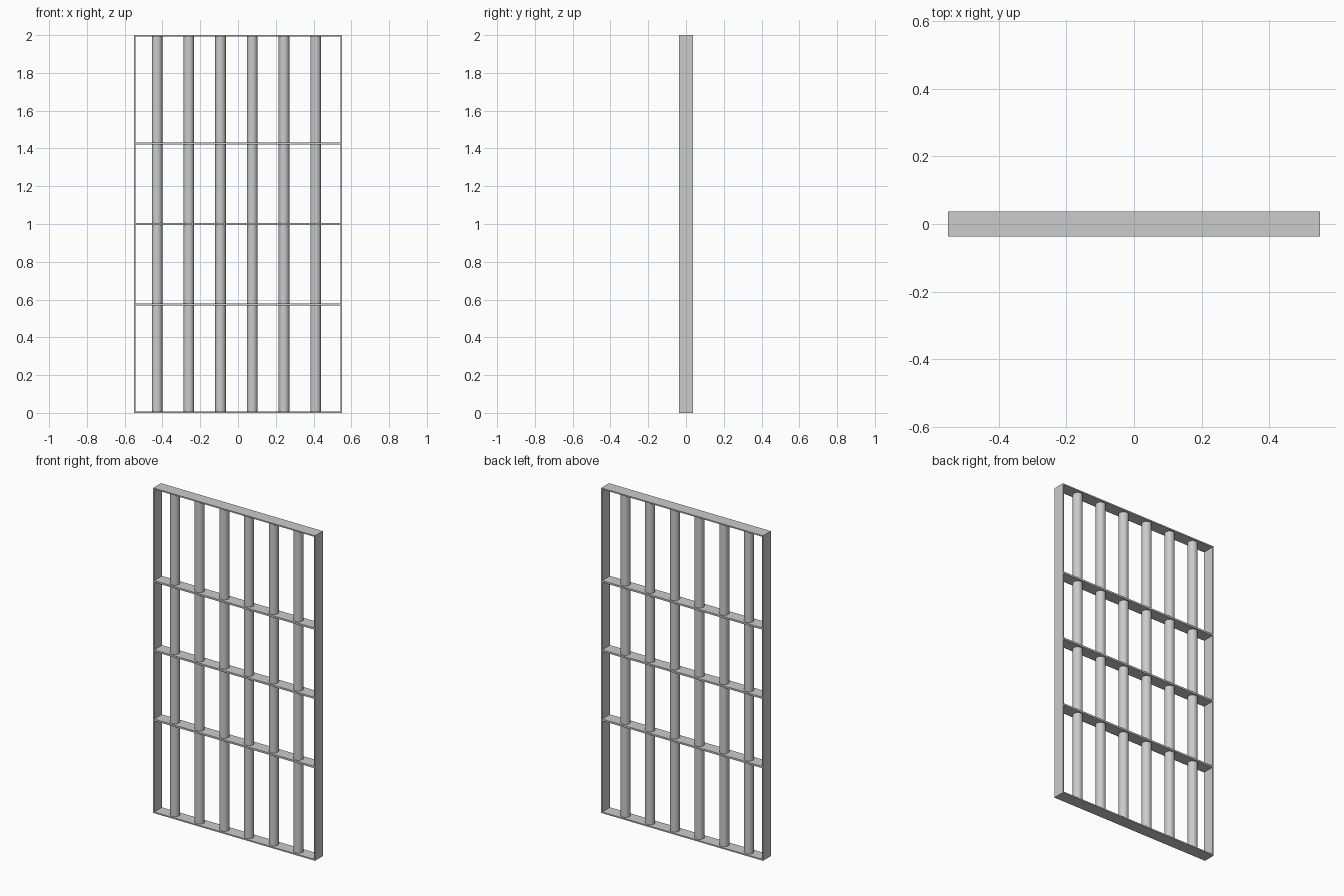
import bpy

if "Cube" in bpy.data.objects:
    bpy.data.objects.remove(bpy.data.objects["Cube"])

W, H, D = 1.102, 2.0, 0.075   # overall width, height, depth
T = 0.008                     # frame plate thickness
RAIL_T = 0.011                # cross rail thickness
BAR_R = 0.028


def box(name, size, loc):
    bpy.ops.mesh.primitive_cube_add(size=1, location=loc)
    ob = bpy.context.object
    ob.name = name
    ob.scale = size
    bpy.ops.object.transform_apply(location=False, rotation=False, scale=True)
    return ob


# Outer frame
for side, s in (("left", -1), ("right", 1)):
    box(f"frame_{side}", (T, D, H), (s * (W - T) / 2, 0, H / 2))
box("frame_bottom", (W - 2 * T, D, T), (0, 0, T / 2))
box("frame_top", (W - 2 * T, D, T), (0, 0, H - T / 2))

# Horizontal cross rails
for i in range(3):
    box(f"cross_rail_{i + 1}", (W - 2 * T, D, RAIL_T), (0, 0, 1 + (i - 1) * 0.426))

# Round vertical bars running through the rails
for i in range(6):
    x = -0.4285 + i * 0.168
    bpy.ops.mesh.primitive_cylinder_add(vertices=32, radius=BAR_R,
                                        depth=H - 2 * T, location=(x, 0, H / 2))
    bpy.context.object.name = f"vertical_bar_{i + 1}"
    bpy.ops.object.shade_smooth_by_angle()
